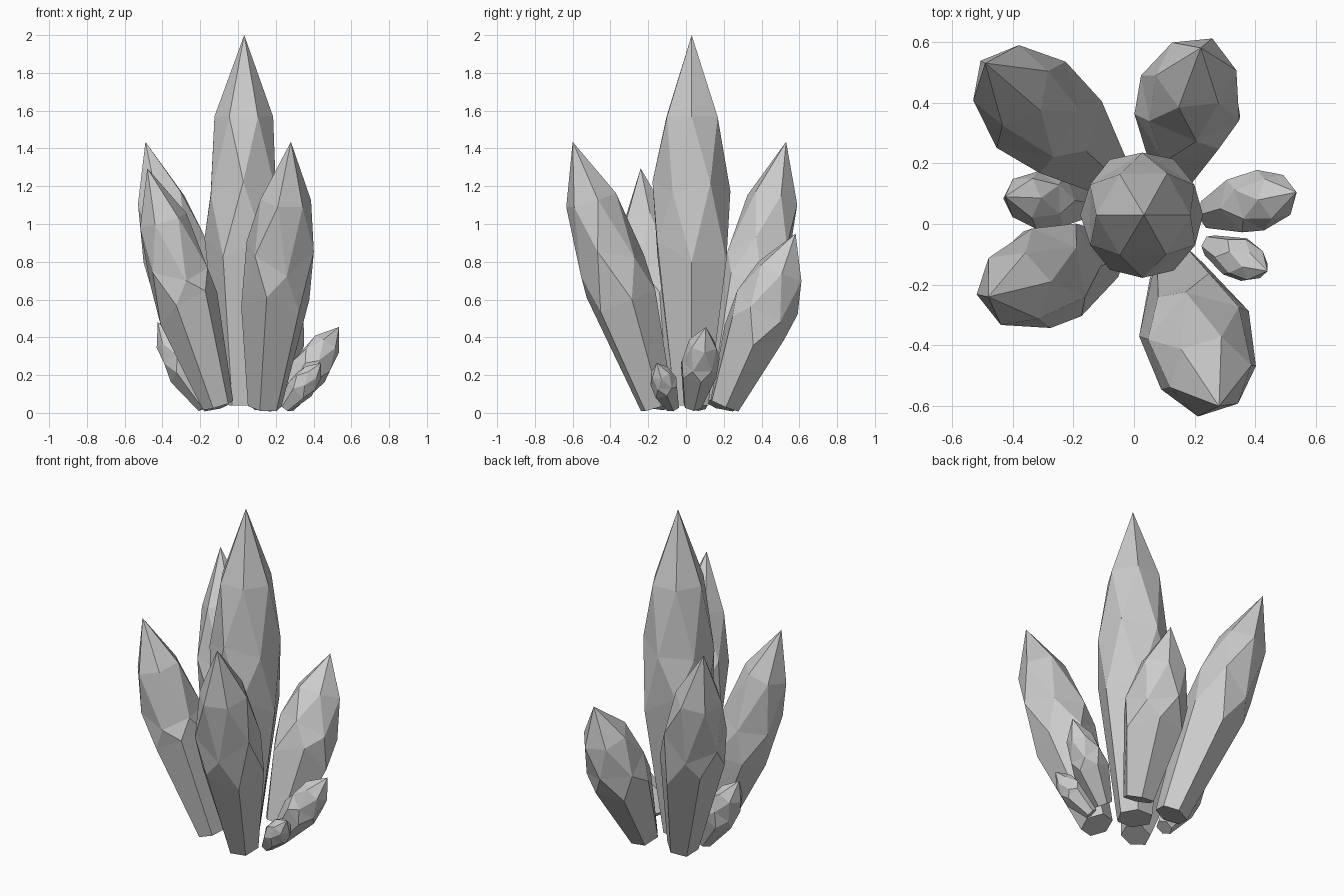
import bpy, bmesh, math, random
from mathutils import Vector

if "Cube" in bpy.data.objects:
    bpy.data.objects.remove(bpy.data.objects["Cube"])

random.seed(4)

# (distance along the axis, relative radius, twist, height jitter) for each hexagonal ring
RINGS = [(0.0, 0.5, 0, 0.0), (0.42, 1.0, 0, 0.05),
         (0.57, 0.98, 30, 0.04), (0.78, 0.75, 0, 0.0)]


def crystal(name, base, tip, radius, spin=0):
    """Six-sided crystal with staggered facets and a pointed end."""
    base, tip = Vector(base), Vector(tip)
    axis = tip - base
    rot = Vector((0, 0, 1)).rotation_difference(axis)
    bm = bmesh.new()
    rings = []
    for t, r, twist, jitter in RINGS:
        ring = []
        for i in range(6):
            a = math.radians(60 * i + twist + spin)
            h = t + random.uniform(-jitter, jitter)
            rr = radius * r * random.uniform(0.97, 1.03)
            p = Vector((rr * math.cos(a), rr * math.sin(a), h * axis.length))
            ring.append(bm.verts.new(base + rot @ p))
        rings.append(ring)
    low, mid, high, top = rings
    point = bm.verts.new(tip)
    bm.faces.new(low[::-1])
    for i in range(6):
        j = (i + 1) % 6
        # shaft, staggered shoulder facets, cone
        bm.faces.new((low[i], low[j], mid[j], mid[i]))
        bm.faces.new((mid[i], mid[j], high[i]))
        bm.faces.new((high[i], mid[j], high[j]))
        bm.faces.new((high[i], high[j], top[j]))
        bm.faces.new((top[i], high[i], top[j]))
        bm.faces.new((top[i], top[j], point))
    bmesh.ops.recalc_face_normals(bm, faces=bm.faces)
    mesh = bpy.data.meshes.new(name)
    bm.to_mesh(mesh)
    bm.free()
    ob = bpy.data.objects.new(name, mesh)
    bpy.context.collection.objects.link(ob)


# tall centre crystal
crystal("centre_crystal", (0.02, 0.03, 0.04), (0.033, 0.03, 2.0), 0.207)
# large leaning crystals
crystal("front_right_crystal", (0.14, -0.155, 0.035), (0.28, -0.60, 1.435), 0.185, 15)
crystal("front_left_crystal", (-0.105, -0.11, 0.04), (-0.48, -0.24, 1.295), 0.172, 10)
crystal("back_left_crystal", (-0.11, 0.19, 0.04), (-0.49, 0.53, 1.435), 0.182, 20)
crystal("back_right_crystal", (0.14, 0.205, 0.04), (0.22, 0.58, 0.95), 0.178, 5)
# small side crystals
crystal("small_left_crystal", (-0.165, 0.065, 0.035), (-0.425, 0.09, 0.48), 0.098)
crystal("small_right_crystal", (0.25, 0.035, 0.04), (0.535, 0.105, 0.455), 0.102, 10)
crystal("tiny_right_crystal", (0.25, -0.07, 0.03), (0.44, -0.155, 0.265), 0.072)
